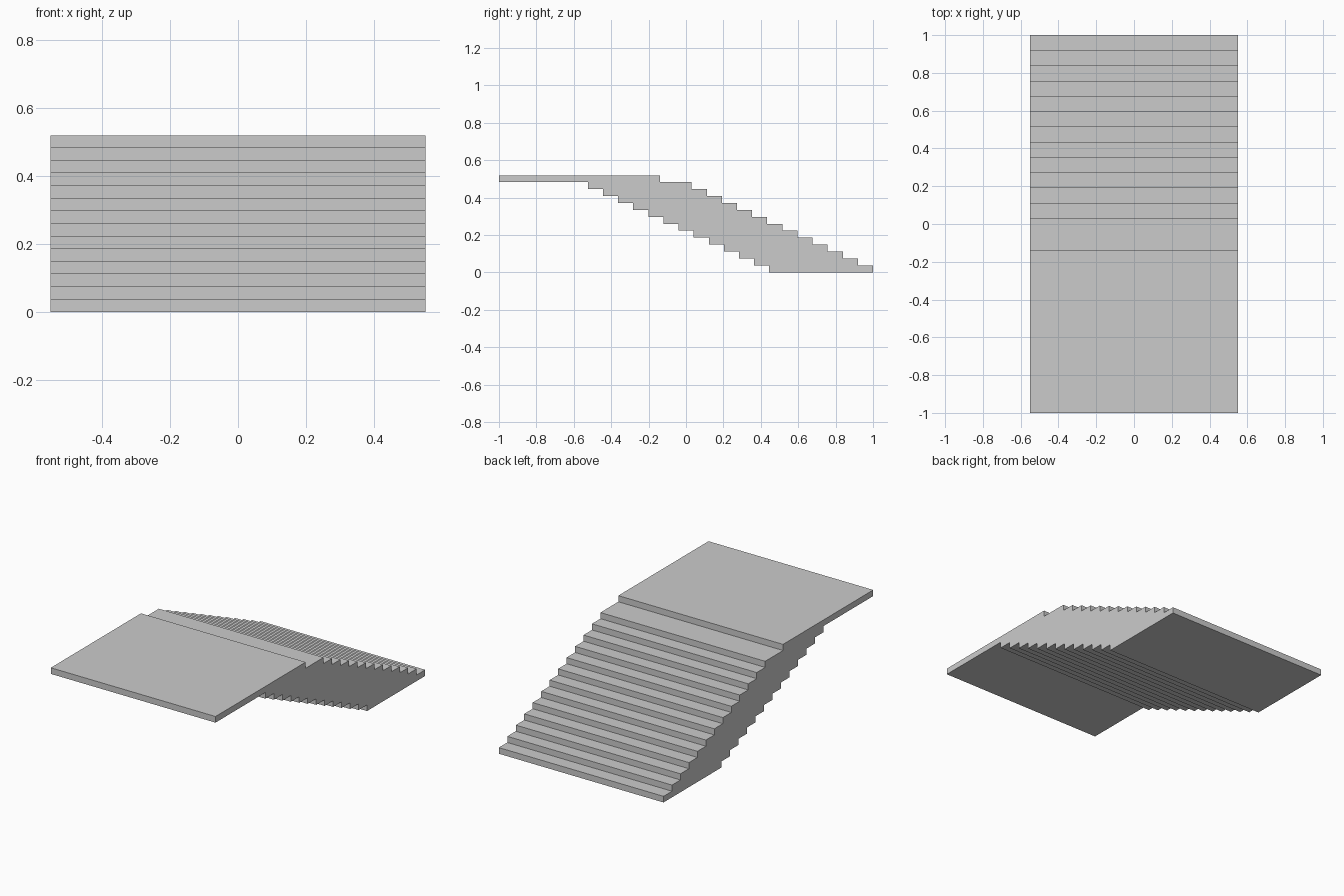
import bpy, bmesh

if "Cube" in bpy.data.objects:
    bpy.data.objects.remove(bpy.data.objects["Cube"])

HALF_W = 0.55          # half width in x
N = 14                 # layers, the last one is the landing
RISE = 0.519 / N
RUN = 0.0808

# side outline (y, z): treads going up, landing, then the stepped underside going down
fronts = [1 - RUN * i for i in range(N - 1)] + [-0.14]
backs = [0.445 - RUN * i for i in range(N - 1)] + [-1.0]
outline = []
for i, y in enumerate(fronts):
    outline += [(y, i * RISE), (y, (i + 1) * RISE)]
for i in reversed(range(N)):
    outline += [(backs[i], (i + 1) * RISE), (backs[i], i * RISE)]

# staircase with landing: extrude the outline across the width
bm = bmesh.new()
face = bm.faces.new([bm.verts.new((-HALF_W, y, z)) for y, z in outline])
ext = bmesh.ops.extrude_face_region(bm, geom=[face], use_keep_orig=True)
moved = [g for g in ext["geom"] if isinstance(g, bmesh.types.BMVert)]
bmesh.ops.translate(bm, verts=moved, vec=(2 * HALF_W, 0, 0))
bmesh.ops.recalc_face_normals(bm, faces=bm.faces[:])
mesh = bpy.data.meshes.new("staircase")
bm.to_mesh(mesh)
bm.free()
bpy.context.collection.objects.link(bpy.data.objects.new("staircase", mesh))
